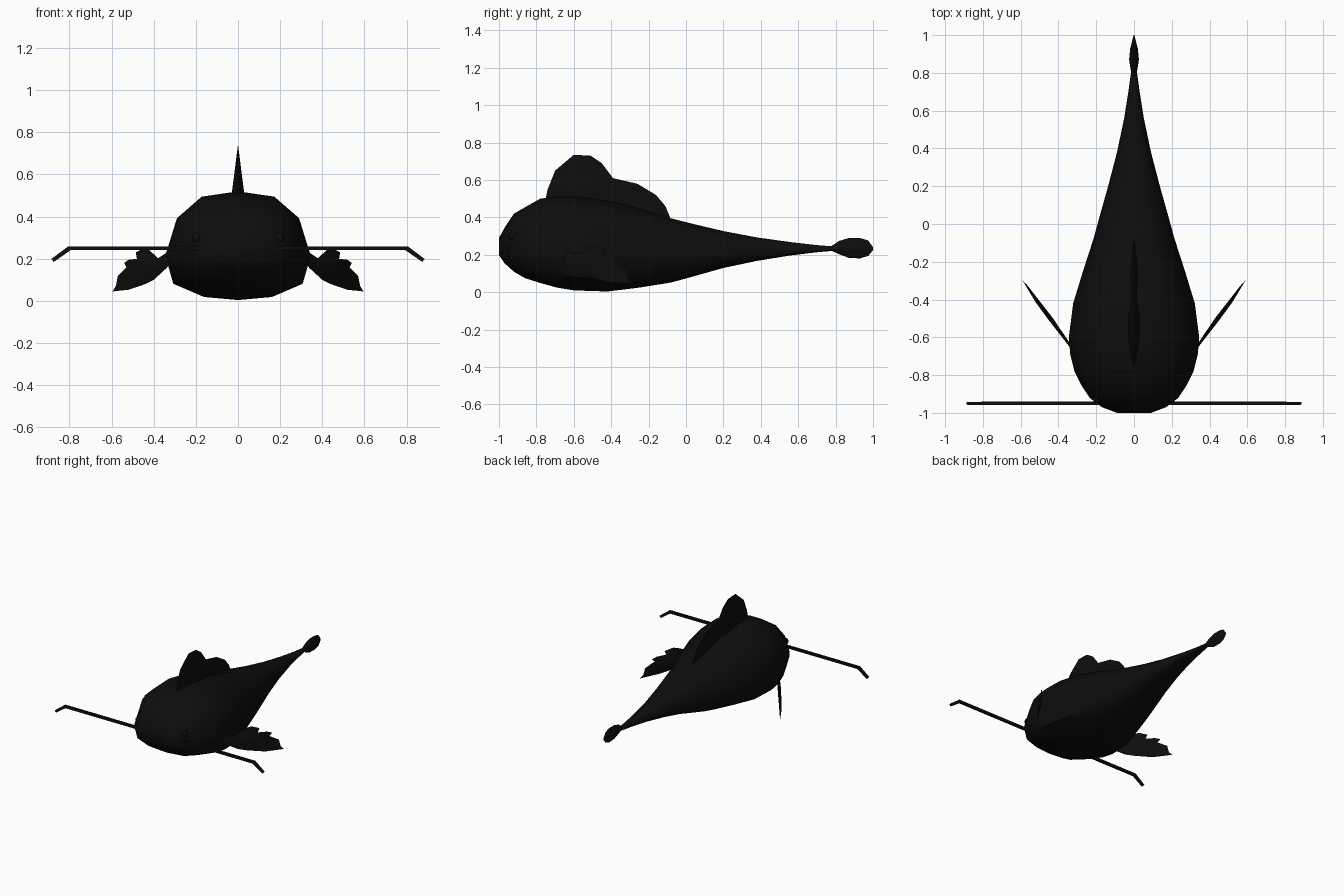
import bpy, bmesh, math
from mathutils import Vector

if "Cube" in bpy.data.objects:
    bpy.data.objects.remove(bpy.data.objects["Cube"])

black = bpy.data.materials.new("near black skin")
black.diffuse_color = (0.004, 0.004, 0.004, 1)
black.use_nodes = True
black.node_tree.nodes["Principled BSDF"].inputs["Base Color"].default_value = black.diffuse_color


def finish(bm, name, smooth=None):
    bmesh.ops.recalc_face_normals(bm, faces=bm.faces)
    me = bpy.data.meshes.new(name)
    bm.to_mesh(me)
    bm.free()
    ob = bpy.data.objects.new(name, me)
    bpy.context.collection.objects.link(ob)
    me.materials.append(black)
    if smooth:
        bpy.ops.object.select_all(action='DESELECT')
        ob.select_set(True)
        bpy.context.view_layer.objects.active = ob
        bpy.ops.object.shade_smooth_by_angle(angle=math.radians(smooth))
    return ob


def loft(name, rings, smooth=None):
    """Skin a list of equal-length point rings and cap both ends."""
    bm = bmesh.new()
    vs = [[bm.verts.new(p) for p in r] for r in rings]
    n = len(vs[0])
    for a, b in zip(vs, vs[1:]):
        for i in range(n):
            j = (i + 1) % n
            bm.faces.new((a[i], a[j], b[j], b[i]))
    bm.faces.new(vs[0])
    bm.faces.new(vs[-1])
    return finish(bm, name, smooth)


# Body: twelve-sided sections given as y, half width, bottom z, top z
half = [(0, 1), (.5, .95), (.84, .75), (1, .4), (.89, .14), (.5, .03), (0, 0)]
section = half + [(-u, t) for u, t in half[-2:0:-1]]
stations = [
    (-1, .09, .20, .29), (-.97, .17, .155, .345), (-.92, .235, .11, .42),
    (-.86, .275, .075, .455), (-.78, .315, .05, .50), (-.69, .338, .025, .513),
    (-.6, .345, .01, .52), (-.42, .322, .004, .492), (-.25, .27, .025, .45),
    (-.08, .215, .052, .395), (.04, .182, .085, .365), (.2, .137, .13, .327),
    (.38, .09, .168, .293), (.56, .052, .197, .268), (.7, .03, .214, .252),
    (.83, .012, .225, .242)]
loft("body", [[(u * w, y, b + t * (h - b)) for u, t in section]
              for y, w, b, h in stations], 50)

# Tail paddle: flattened six-sided sections as y, half thickness, bottom z, top z
tail = [(.77, .008, .225, .242), (.82, .018, .203, .275), (.87, .026, .184, .29),
        (.93, .02, .181, .29), (.975, .008, .195, .277), (1, .002, .225, .24)]
loft("tail_paddle", [[(0, y, h), (w, y, .6 * h + .4 * b), (w, y, .4 * h + .6 * b),
                      (0, y, b), (-w, y, .4 * h + .6 * b), (-w, y, .6 * h + .4 * b)]
                     for y, w, b, h in tail], 40)

# Dorsal fin: wedge sections as y, half thickness at the base, top z
dorsal = [(-.75, .004, .50), (-.74, .008, .55), (-.70, .018, .65), (-.6, .036, .735),
          (-.51, .036, .73), (-.45, .028, .69), (-.39, .018, .61), (-.26, .024, .58),
          (-.16, .014, .52), (-.11, .008, .46), (-.085, .003, .40)]
base = lambda y: .46 if y < -.5 else .46 - (y + .5) * .25
loft("dorsal_fin", [[(-w, y, base(y)), (w, y, base(y)), (.001, y, h), (-.001, y, h)]
                    for y, w, h in dorsal], 30)

# Side fins: ragged outline in x and z, swept back along a line in y
outline = [(.30, .20), (.33, .235), (.37, .195), (.42, .24), (.445, .25), (.485, .23),
           (.48, .20), (.52, .195), (.54, .18), (.53, .16), (.57, .12), (.58, .07),
           (.595, .045), (.52, .053), (.44, .08), (.40, .10), (.34, .155)]


def sweep(x, z):
    path = [(.30, -.70), (.36, -.63), (.42, -.53), (.50, -.43), (.595, -.27)]
    for (x0, y0), (x1, y1) in zip(path, path[1:]):
        if x <= x1:
            break
    return y0 + (y1 - y0) * (x - x0) / (x1 - x0) + (z - .15) * .2


def side_fin(name, s):
    bm = bmesh.new()
    rim = [bm.verts.new((s * x, sweep(x, z), z)) for x, z in outline]
    # central ridges give the fin a lens-like thickness
    mid = (.44, .155)
    n = Vector((.8 * s, -.6, 0)) * .012
    c = Vector((s * mid[0], sweep(*mid), mid[1]))
    for side in (1, -1):
        top = bm.verts.new(c + n * side)
        for i in range(len(rim)):
            bm.faces.new((rim[i], rim[(i + 1) % len(rim)], top))
    return finish(bm, name)


# Whiskers: square rods with a drooping tip
def whisker(name, s):
    r = .009
    pts = [(.13, .25, r), (.80, .25, r), (.88, .192, r * .75)]
    return loft(name, [[(s * (x + k * .006), -.95 + a * t, z + k * t)
                        for a, k in ((-1, -1), (1, -1), (1, 1), (-1, 1))]
                       for x, z, t in pts])


# Eyes: small low beads sunk into the head
def eye(name, s):
    bm = bmesh.new()
    bmesh.ops.create_uvsphere(bm, u_segments=10, v_segments=6, radius=.024)
    bmesh.ops.translate(bm, verts=bm.verts, vec=(s * .195, -.925, .30))
    return finish(bm, name, 60)


for label, s in (("right", 1), ("left", -1)):
    side_fin(label + "_side_fin", s)
    whisker(label + "_whisker", s)
    eye(label + "_eye", s)

# Lip: thin arched ridge around the snout
lip = []
for i in range(9):
    a = i / 4 - 1
    x, y, z = .18 * a, -.992 + .042 * a * a, .26 - .045 * a * a
    lip.append([(x, y - .007, z), (x, y, z + .01), (x, y + .02, z), (x, y, z - .01)])
loft("lip", lip, 60)
